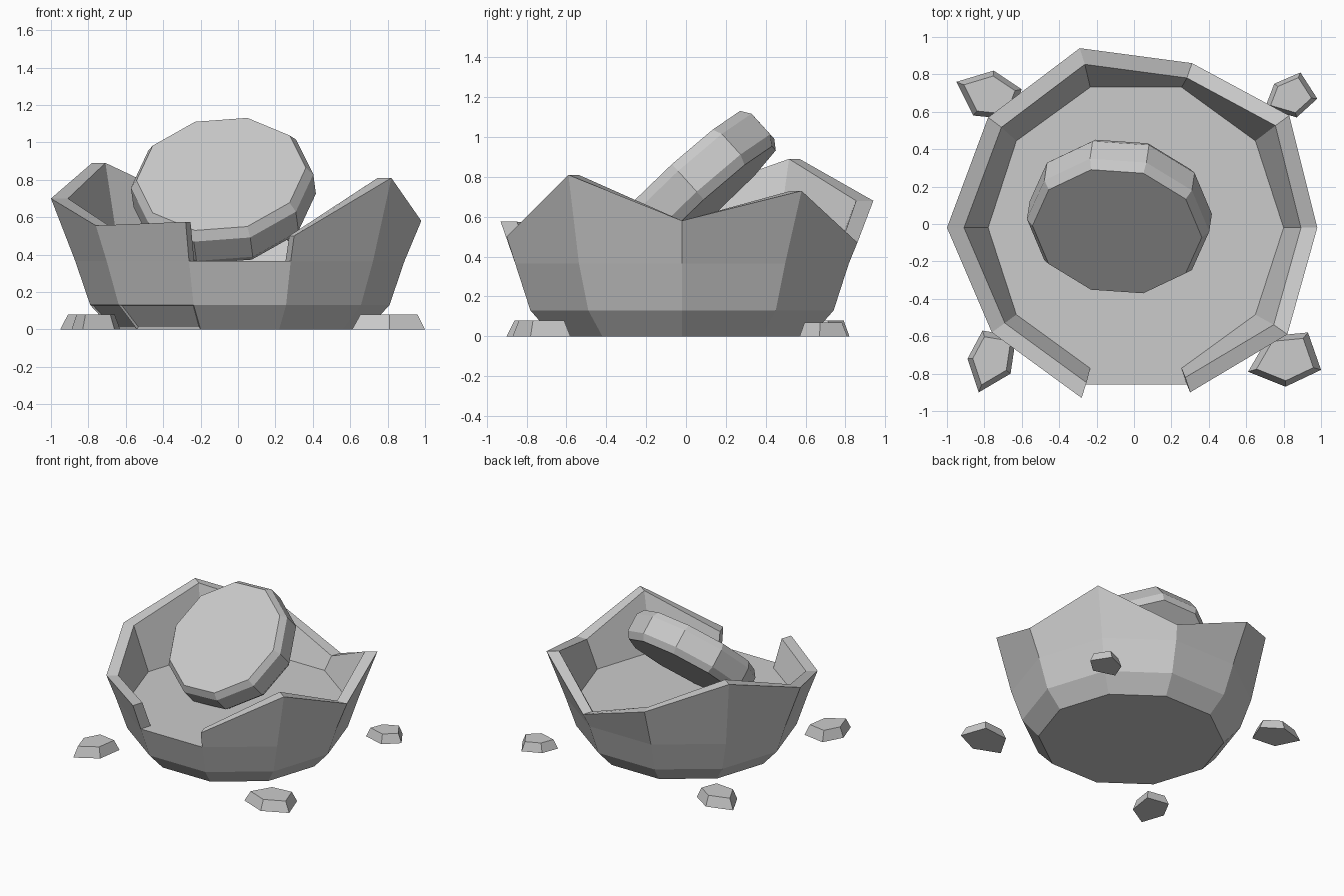
import bpy, bmesh
from math import sin, cos, tau
from mathutils import Matrix, Vector

cube = bpy.data.objects.get("Cube")
if cube:
    bpy.data.objects.remove(cube)

# Single stone colour
stone = bpy.data.materials.new("grey_stone")
stone.use_nodes = True
grey = (0.6, 0.6, 0.6, 1)
stone.diffuse_color = grey
stone.node_tree.nodes["Principled BSDF"].inputs["Base Color"].default_value = grey

SIDES = 10
CENTRE = Vector((0.01, -0.02, 0))


def finish(bm, name, matrix=Matrix()):
    bmesh.ops.recalc_face_normals(bm, faces=bm.faces[:])
    mesh = bpy.data.meshes.new(name)
    bm.to_mesh(mesh)
    bm.free()
    mesh.materials.append(stone)
    obj = bpy.data.objects.new(name, mesh)
    obj.matrix_world = matrix
    bpy.context.collection.objects.link(obj)


def circle(radius, z, origin=Vector()):
    return [origin + Vector((radius * cos(tau * k / SIDES), radius * sin(tau * k / SIDES), z))
            for k in range(SIDES)]


def add_ring(bm, points):
    return [bm.verts.new(p) for p in points]


def bridge(bm, lower, upper, skip=()):
    count = len(lower)
    return [bm.faces.new((lower[k], lower[(k + 1) % count], upper[(k + 1) % count], upper[k]))
            for k in range(count) if k not in skip]


# Broken basin: jagged rim, one missing wall section at the front
def basin():
    gap = 7
    rim = [Vector(p) for p in (
        (.98, -.02, .58), (.83, .58, .73), (.31, .86, .47), (-.29, .94, .68), (-.78, .57, .89),
        (-1, -.02, .7), (-.76, -.58, .555), (-.28, -.93, .575), (.3, -.9, .5), (.82, -.59, .81))]
    lip = [CENTRE + Vector(((p.x - CENTRE.x) * .91, (p.y - CENTRE.y) * .91, p.z)) for p in rim]

    bm = bmesh.new()
    base = add_ring(bm, circle(.68, 0, CENTRE))
    foot = add_ring(bm, circle(.8, .13, CENTRE))
    sill = add_ring(bm, circle(.88, .365, CENTRE))
    outer = add_ring(bm, rim)
    inner = add_ring(bm, lip)
    floor = add_ring(bm, circle(.79, .365, CENTRE))

    bm.faces.new(base)
    foot_faces = bridge(bm, base, foot)
    bridge(bm, foot, sill)
    for low, high in ((sill, outer), (outer, inner), (inner, floor)):
        bridge(bm, low, high, skip=(gap,))
    bm.faces.new(floor)

    # Floor reaching through the gap, and the two broken wall ends
    a, b = gap, gap + 1
    bm.faces.new((sill[a], sill[b], floor[b], floor[a]))
    for k in (a, b):
        bm.faces.new((sill[k], outer[k], inner[k], floor[k]))

    # Shallow recessed panels on the foot
    bmesh.ops.recalc_face_normals(bm, faces=bm.faces[:])
    bmesh.ops.inset_individual(bm, faces=foot_faces[5:7], thickness=.015, depth=-.008)
    finish(bm, "broken_basin")


# Thick chamfered disc leaning inside the basin
def disc():
    bm = bmesh.new()
    rings = [add_ring(bm, circle(r, z))
             for r, z in ((.455, -.24), (.49, -.19), (.49, -.05), (.455, 0))]
    for low, high in zip(rings, rings[1:]):
        bridge(bm, low, high)
    bm.faces.new(rings[0])
    bm.faces.new(rings[-1])
    normal = Vector((-.1, -.667, .737)).normalized()
    slope = Vector((.308, .683, .661))
    slope = (slope - normal * slope.dot(normal)).normalized()
    matrix = Matrix((slope, normal.cross(slope), normal)).transposed().to_4x4()
    matrix.translation = (-.09, -.04, .83)
    finish(bm, "leaning_disc", matrix)


# Five-sided rubble pieces lying around the basin
def rubble(name, outline, height):
    points = [Vector((x, y, 0)) for x, y in outline]
    middle = sum(points, Vector()) / len(points)
    bm = bmesh.new()
    low = add_ring(bm, points)
    top = add_ring(bm, [middle + (p - middle) * .78 + Vector((0, 0, height)) for p in points])
    bridge(bm, low, top)
    bm.faces.new(low)
    bm.faces.new(top)
    finish(bm, name)


basin()
disc()
rubble("rubble_back_right", ((-.95, .76), (-.75, .82), (-.6, .72), (-.66, .56), (-.86, .58)), .08)
rubble("rubble_back_left", ((.75, .75), (.89, .81), (.98, .67), (.87, .57), (.7, .62)), .07)
rubble("rubble_front_left", ((.61, -.79), (.81, -.87), (1, -.78), (.93, -.58), (.72, -.6)), .08)
rubble("rubble_front_right", ((-.89, -.72), (-.83, -.9), (-.66, -.8), (-.63, -.6), (-.81, -.57)), .08)
